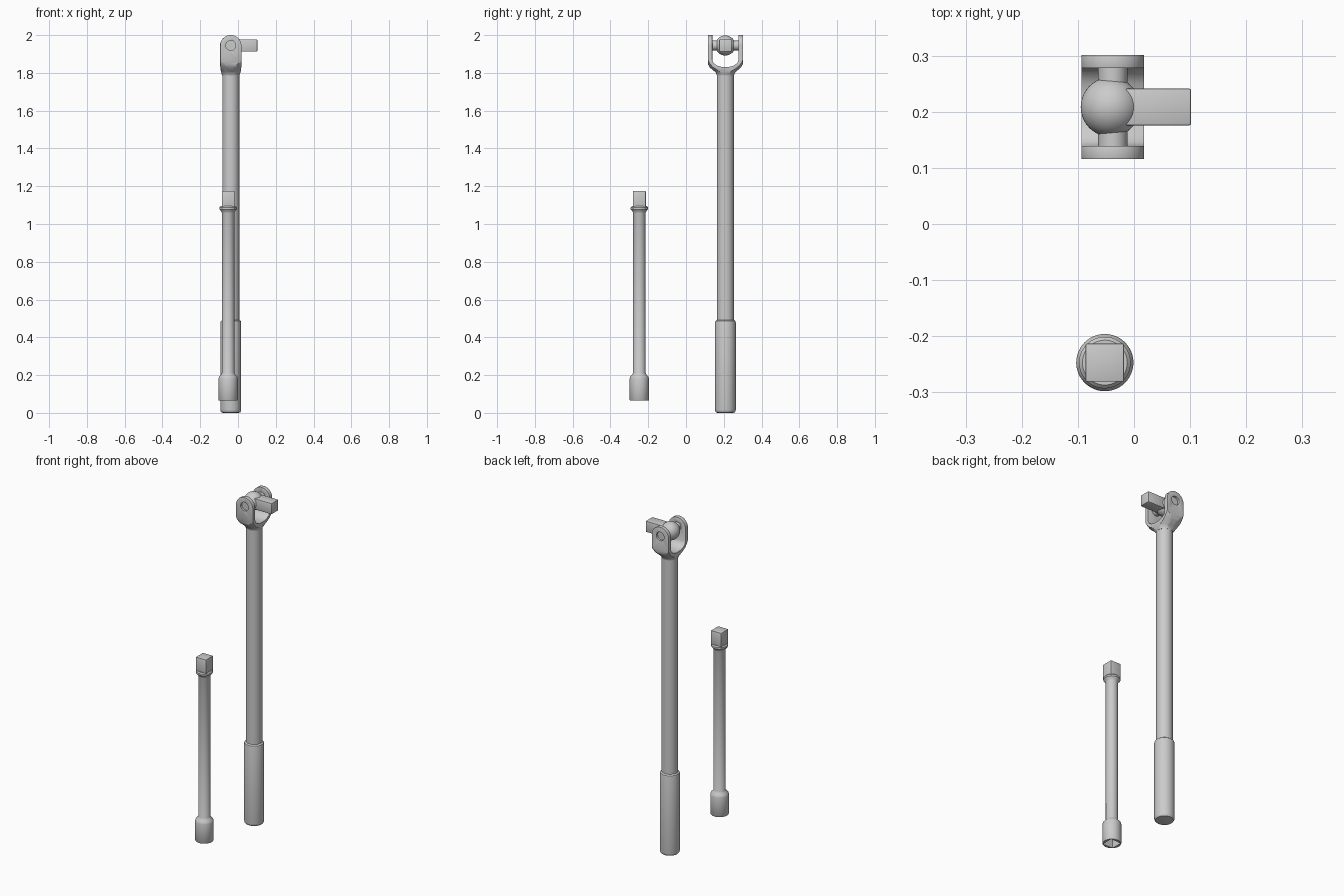
import bpy, bmesh, math
from mathutils import Vector, Matrix

if "Cube" in bpy.data.objects:
    bpy.data.objects.remove(bpy.data.objects["Cube"])

BX, BY = -0.038, 0.2085     # breaker bar axis
EX, EY = -0.052, -0.247     # extension bar axis
PZ = 1.945                  # pivot height


def finish(name, bm, angle=35):
    bmesh.ops.recalc_face_normals(bm, faces=bm.faces)
    me = bpy.data.meshes.new(name)
    bm.to_mesh(me)
    bm.free()
    ob = bpy.data.objects.new(name, me)
    bpy.context.collection.objects.link(ob)
    smooth(ob, angle)
    return ob


def smooth(ob, angle=35):
    bpy.ops.object.select_all(action='DESELECT')
    ob.select_set(True)
    bpy.context.view_layer.objects.active = ob
    bpy.ops.object.shade_smooth_by_angle(angle=math.radians(angle))


def lathe(name, profile, x, y, n=48):
    bm = bmesh.new()
    rings = [[bm.verts.new((x + r * math.cos(2 * math.pi * i / n),
                            y + r * math.sin(2 * math.pi * i / n), z))
              for i in range(n)] for r, z in profile]
    for a, b in zip(rings, rings[1:]):
        for i in range(n):
            j = (i + 1) % n
            bm.faces.new((a[i], a[j], b[j], b[i]))
    bm.faces.new(rings[0])
    bm.faces.new(rings[-1])
    return finish(name, bm)


def extrude(name, pts, vec):
    bm = bmesh.new()
    f = bm.faces.new([bm.verts.new(p) for p in pts])
    g = bmesh.ops.extrude_face_region(bm, geom=[f])['geom']
    bmesh.ops.translate(bm, vec=vec, verts=[v for v in g if isinstance(v, bmesh.types.BMVert)])
    return finish(name, bm)


def box(name, lo, hi, bevel=0.0):
    lo, hi = Vector(lo), Vector(hi)
    bm = bmesh.new()
    bmesh.ops.create_cube(bm, size=1, matrix=Matrix.Translation((lo + hi) / 2) @ Matrix.Diagonal((*(hi - lo), 1)))
    if bevel:
        bmesh.ops.bevel(bm, geom=bm.edges[:], offset=bevel, segments=2, profile=0.5, affect='EDGES')
    return finish(name, bm)


def rod_y(name, r, y0, y1):
    bm = bmesh.new()
    m = Matrix.Translation((BX, (y0 + y1) / 2, PZ)) @ Matrix.Rotation(math.pi / 2, 4, 'X')
    bmesh.ops.create_cone(bm, cap_ends=True, segments=40, radius1=r, radius2=r, depth=y1 - y0, matrix=m)
    return finish(name, bm)


def modify(ob, kind, **props):
    m = ob.modifiers.new(kind, kind)
    for k, v in props.items():
        setattr(m, k, v)
    bpy.context.view_layer.objects.active = ob
    bpy.ops.object.modifier_apply(modifier=m.name)


def boolean(ob, cutter, op):
    modify(ob, 'BOOLEAN', object=cutter, operation=op, solver='EXACT')
    bpy.data.objects.remove(cutter, do_unlink=True)


# breaker bar shaft and grip
lathe("bar_shaft", [(0.045, 0.45), (0.045, 1.81)], BX, BY)
lathe("grip", [(0.040, 0.0), (0.049, 0.002), (0.0535, 0.008), (0.055, 0.016),
               (0.055, 0.478), (0.053, 0.486), (0.045, 0.492)], BX, BY)

# fork: U-shaped side profile, rounded front profile and turned base combined
half = [(0.044, 1.785), (0.052, 1.803), (0.082, 1.828), (0.0925, 1.846), (0.0925, 2.0), (0.0695, 2.0),
        (0.0695, 1.868), (0.062, 1.851), (0.043, 1.838), (0.02, 1.832)]
outline = half + [(-y, z) for y, z in reversed(half)]
fork = extrude("fork", [(BX - 0.1, BY + y, z) for y, z in outline], (0.2, 0, 0))
arc = [(0.056 * math.cos(math.pi * i / 28), PZ + 0.055 * math.sin(math.pi * i / 28)) for i in range(29)]
front = [(-0.056, 1.835), (-0.053, 1.81), (-0.045, 1.78), (0.045, 1.78), (0.053, 1.81), (0.056, 1.835)]
boolean(fork, extrude("front_cut", [(BX + x, BY - 0.15, z) for x, z in front + arc], (0, 0.3, 0)), 'INTERSECT')
boolean(fork, lathe("base_cut", [(0.0455, 1.77), (0.0465, 1.79), (0.06, 1.808), (0.088, 1.832),
                                 (0.103, 1.855), (0.112, 1.88), (0.13, 1.91), (0.13, 2.1)], BX, BY, 64), 'INTERSECT')
boolean(fork, rod_y("pin_hole", 0.026, BY - 0.2, BY + 0.2), 'DIFFERENCE')
modify(fork, 'BEVEL', width=0.005, segments=2, limit_method='ANGLE', angle_limit=math.radians(50))
smooth(fork, 40)

# pivot pin, ball and square drive
rod_y("pivot_pin", 0.026, BY - 0.08, BY + 0.08)
bm = bmesh.new()
bmesh.ops.create_uvsphere(bm, u_segments=40, v_segments=24, radius=0.053,
                          matrix=Matrix.Translation((BX - 0.004, BY, PZ)))
finish("pivot_ball", bm)
box("bar_drive", (BX, BY - 0.033, PZ - 0.033), (0.102, BY + 0.033, PZ + 0.033), 0.004)

# extension bar with square socket in the lower end
ext = lathe("extension_bar", [(0.049, 0.065), (0.051, 0.068), (0.051, 0.182), (0.048, 0.192), (0.038, 0.203),
                              (0.033, 0.212), (0.033, 1.058), (0.036, 1.066), (0.046, 1.078),
                              (0.046, 1.088), (0.040, 1.094)], EX, EY)
boolean(ext, box("socket_cut", (EX - 0.034, EY - 0.034, 0.0), (EX + 0.034, EY + 0.034, 0.15)), 'DIFFERENCE')
smooth(ext)
box("extension_drive", (EX - 0.034, EY - 0.034, 1.08), (EX + 0.034, EY + 0.034, 1.175), 0.002)
